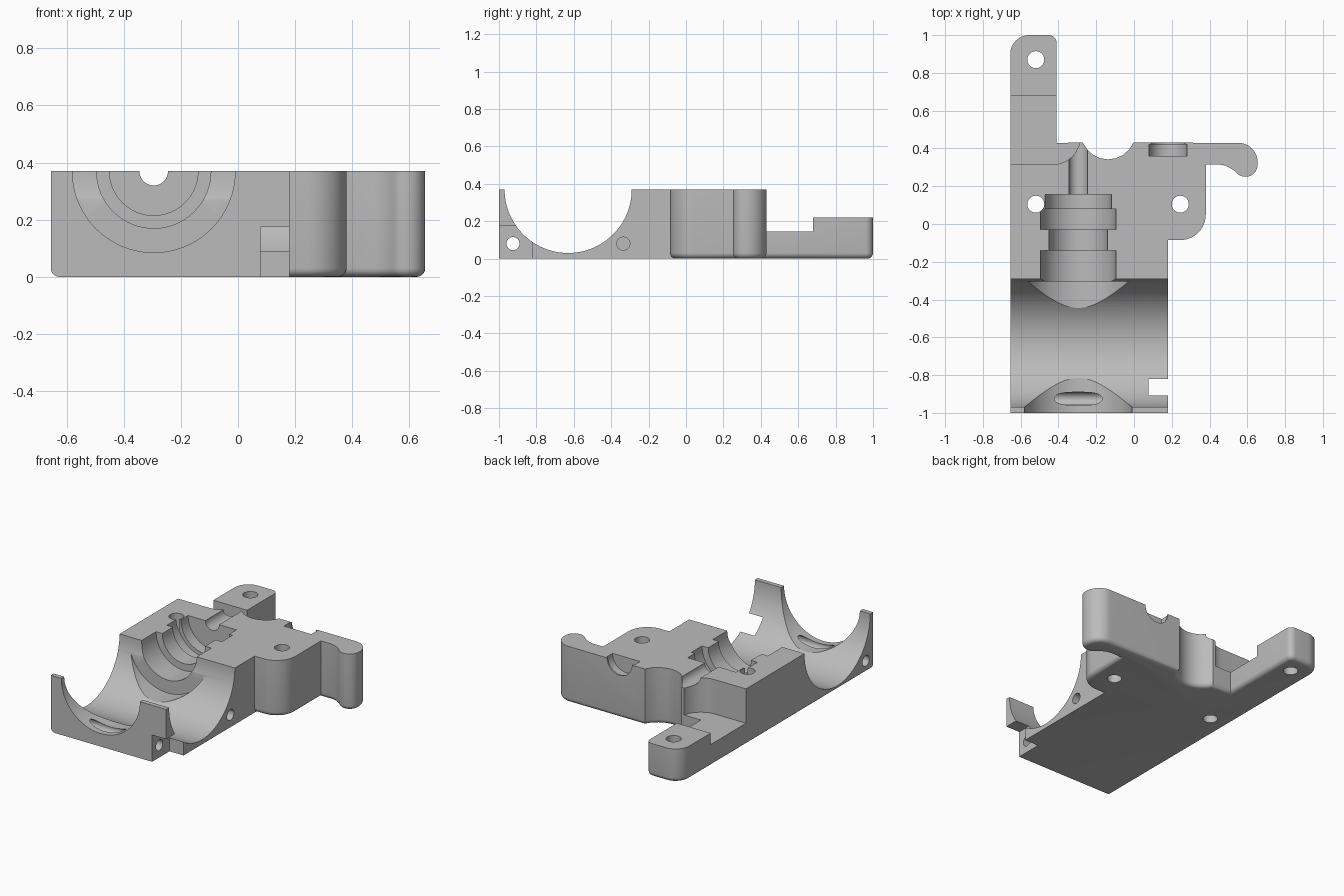
import bpy
import bmesh
from math import cos, sin, radians, tau
from mathutils import Vector

old = bpy.data.objects.get("Cube")
if old:
    bpy.data.objects.remove(old, do_unlink=True)

TOP = 0.37
FILLET = 0.03

grey = bpy.data.materials.new("plain grey")
grey.use_nodes = True
colour = (0.5, 0.5, 0.5, 1)
grey.diffuse_color = colour
grey.node_tree.nodes["Principled BSDF"].inputs["Base Color"].default_value = colour


def loft(name, rings):
    """Closed solid through rings of equal length, capped at both ends."""
    bm = bmesh.new()
    rows = [[bm.verts.new(p) for p in ring] for ring in rings]
    n = len(rows[0])
    for lower, upper in zip(rows, rows[1:]):
        for i in range(n):
            j = (i + 1) % n
            bm.faces.new((lower[i], lower[j], upper[j], upper[i]))
    bm.faces.new(rows[0][::-1])
    bm.faces.new(rows[-1])
    bmesh.ops.recalc_face_normals(bm, faces=bm.faces[:])
    mesh = bpy.data.meshes.new(name)
    bm.to_mesh(mesh)
    bm.free()
    mesh.materials.append(grey)
    obj = bpy.data.objects.new(name, mesh)
    bpy.context.collection.objects.link(obj)
    return obj


def arc(cx, cy, r, start, end, steps=12):
    angles = [radians(start + (end - start) * i / steps) for i in range(steps + 1)]
    return [(cx + r * cos(a), cy + r * sin(a)) for a in angles]


def layer(outline, z):
    return [(x, y, z) for x, y in outline]


def prism(name, outline, low, high):
    return loft(name, [layer(outline, low), layer(outline, high)])


def box(name, x0, x1, y0, y1, z0, z1):
    return prism(name, [(x0, y0), (x1, y0), (x1, y1), (x0, y1)], z0, z1)


def lathe(name, axis, a, b, profile, sides=32):
    """Solid of (position, radius) steps turned about a line parallel to an axis."""
    rings = []
    for t, r in profile:
        ring = []
        for i in range(sides):
            p = [a + r * cos(tau * i / sides), b + r * sin(tau * i / sides)]
            p.insert("xyz".index(axis), t)
            ring.append(p)
        rings.append(ring)
    return loft(name, rings)


def inset(outline, d):
    """Move every side inwards by d, except the first two, which stay sharp."""
    pts = [Vector(p) for p in outline]
    n = len(pts)
    sides = []
    for i in range(n):
        along = (pts[(i + 1) % n] - pts[i]).normalized()
        sides.append((Vector((-along.y, along.x)), 0 if i < 2 else d))
    moved = []
    for i, p in enumerate(pts):
        (m, s), (k, t) = sides[i - 1], sides[i]
        det = m.x * k.y - m.y * k.x
        if abs(det) < 1e-4:
            shift = k * t
        else:
            shift = Vector(((s * k.y - t * m.y) / det, (t * m.x - s * k.x) / det))
        moved.append(tuple(p + shift))
    return moved


# Body outline: main block, side lobe, hook, scallop and mounting arm
outline = [(-0.655, -1), (0.18, -1), (0.18, -0.085)]
outline += arc(0.245, 0.05, 0.135, -90, 0)
outline += [(0.38, 0.315), (0.455, 0.315), (0.485, 0.309), (0.51, 0.295)]
outline += arc(0.59, 0.315, 0.065, 215, 350)
outline += arc(0.55, 0.325, 0.105, 0, 90)
outline += arc(-0.137, 0.487, 0.145, -23, -157, 8)
outline += [(-0.41, 0.43)]
outline += arc(-0.45, 0.96, 0.04, 0, 90, 6)
outline += arc(-0.555, 0.9, 0.1, 90, 180)

# Rounded bottom rim, with the front and the straight inner side left sharp
rings = []
for i in range(6):
    a = radians(90 * i / 5)
    rings.append(layer(inset(outline, FILLET * (1 - sin(a))), FILLET * (1 - cos(a))))
rings.append(layer(outline, TOP))
body = loft("valve_housing_half", rings)

# Arm steps, the lower one ending in a curved wall
step = [(-0.8, 0.315)] + arc(-0.43, 0.46, 0.145, -90, -10, 10)
step += [(-0.287, 0.68), (-0.8, 0.68)]
cutters = [prism("arm_low_step", step, 0.145, 0.6),
           box("arm_high_step", -0.8, -0.3, 0.6, 1.1, 0.22, 0.6)]

# Main cross bore and the stepped stem bore
cutters.append(lathe("cross_bore", "x", -0.63, TOP, [(-0.8, 0.34), (0.3, 0.34)], 96))
stem = [(-1.1, 0.285), (-0.305, 0.285), (-0.305, 0.2), (-0.14, 0.2),
        (-0.14, 0.155), (-0.03, 0.155), (-0.03, 0.2), (0.08, 0.2),
        (0.08, 0.175), (0.155, 0.175), (0.155, 0.05), (0.6, 0.05)]
cutters.append(lathe("stem_bore", "y", -0.295, TOP, stem, 64))

# Lipped pocket in the back wall
pocket = [(0.36, 0.1), (0.42, 0.1), (0.42, 0.09), (0.6, 0.09)]
cutters.append(lathe("back_pocket", "y", 0.18, TOP, pocket, 48))

# Slot under the front corner
cutters.append(box("corner_slot", 0.078, 0.3, -1.1, -0.82, -0.1, 0.175))

# Screw holes and cross pins
for x, y in [(-0.52, 0.105), (0.245, 0.105), (-0.52, 0.87)]:
    cutters.append(lathe("screw_hole", "z", x, y, [(-0.1, 0.045), (0.6, 0.045)]))
for y, start in [(-0.925, -0.8), (-0.335, -0.15)]:
    cutters.append(lathe("pin_hole", "x", y, 0.08, [(start, 0.035), (0.3, 0.035)]))

# Cut everything out of the body
bpy.ops.object.select_all(action="DESELECT")
bpy.context.view_layer.objects.active = body
body.select_set(True)
for obj in cutters:
    mod = body.modifiers.new(obj.name, "BOOLEAN")
    mod.operation = "DIFFERENCE"
    mod.solver = "EXACT"
    mod.object = obj
    bpy.ops.object.modifier_apply(modifier=mod.name)
    bpy.data.objects.remove(obj, do_unlink=True)

bpy.ops.object.shade_smooth_by_angle(angle=radians(30))
